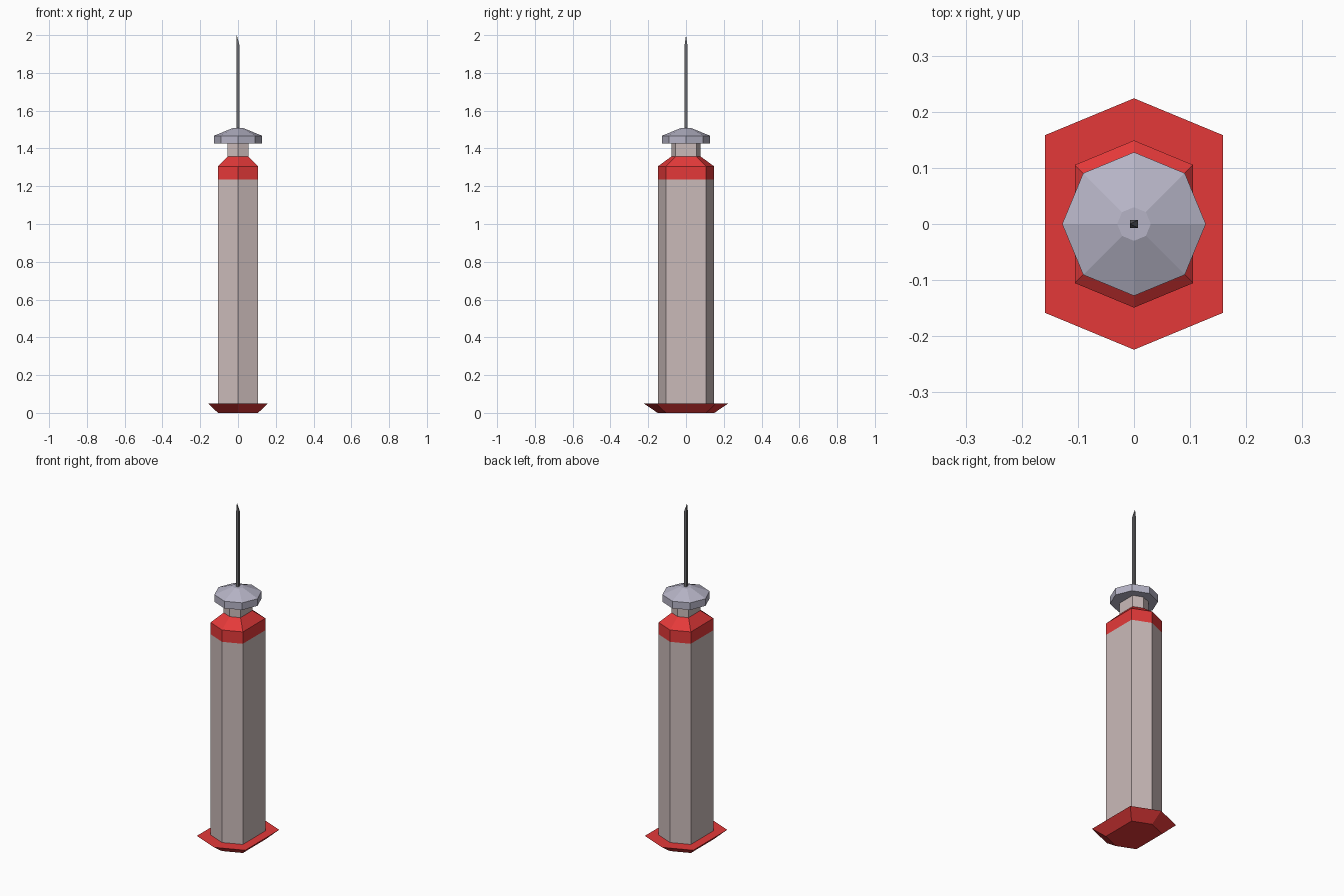
import bpy, bmesh, math

if "Cube" in bpy.data.objects:
    bpy.data.objects.remove(bpy.data.objects["Cube"])


def material(name, r, g, b):
    lin = lambda c: ((c / 255 + 0.055) / 1.055) ** 2.4
    m = bpy.data.materials.new(name)
    m.diffuse_color = (lin(r), lin(g), lin(b), 1)
    m.use_nodes = True
    m.node_tree.nodes["Principled BSDF"].inputs["Base Color"].default_value = m.diffuse_color
    return m


RED = material("red plastic", 228, 57, 57)
BARREL = material("warm grey barrel", 202, 186, 185)
HUB = material("pale blue grey", 182, 180, 198)
STEEL = material("dark steel", 105, 105, 108)

# Cross-sections at unit radius: full octagon, and octagon without its x corners
OCTAGON = [(math.cos(k * math.pi / 4), math.sin(k * math.pi / 4)) for k in range(8)]
HEXAGON = [p for k, p in enumerate(OCTAGON) if k % 4]
SQUARE = [(1, 1), (-1, 1), (-1, -1), (1, -1)]


def loft(name, section, rings, mat, tip=None):
    """Stack scaled copies of a section; rings are (radius, z)."""
    bm = bmesh.new()
    loops = [[bm.verts.new((x * r, y * r, z)) for x, y in section] for r, z in rings]
    n = len(section)
    for a, b in zip(loops, loops[1:]):
        for i in range(n):
            j = (i + 1) % n
            bm.faces.new((a[i], a[j], b[j], b[i]))
    bm.faces.new(loops[0][::-1])
    if tip:
        # Slanted point
        v = bm.verts.new(tip)
        for i in range(n):
            bm.faces.new((loops[-1][i], loops[-1][(i + 1) % n], v))
    else:
        bm.faces.new(loops[-1])
    bmesh.ops.recalc_face_normals(bm, faces=bm.faces)
    me = bpy.data.meshes.new(name)
    bm.to_mesh(me)
    bm.free()
    me.materials.append(mat)
    ob = bpy.data.objects.new(name, me)
    bpy.context.collection.objects.link(ob)
    return ob


# Flared foot, barrel and shoulder
loft("base_flange", HEXAGON, [(0.15, 0), (0.224, 0.05)], RED)
loft("barrel", HEXAGON, [(0.149, 0.05), (0.149, 1.235)], BARREL)
loft("shoulder", HEXAGON, [(0.149, 1.235), (0.149, 1.305), (0.078, 1.357)], RED)

# Neck and needle hub
loft("neck", HEXAGON, [(0.078, 1.357), (0.078, 1.425)], BARREL)
loft("needle_hub", OCTAGON, [(0.128, 1.425), (0.128, 1.467), (0.03, 1.507)], HUB)

# Needle with a bevelled tip
loft("needle", SQUARE, [(0.007, 1.49), (0.007, 1.95)], STEEL, tip=(-0.007, 0, 2.0))
